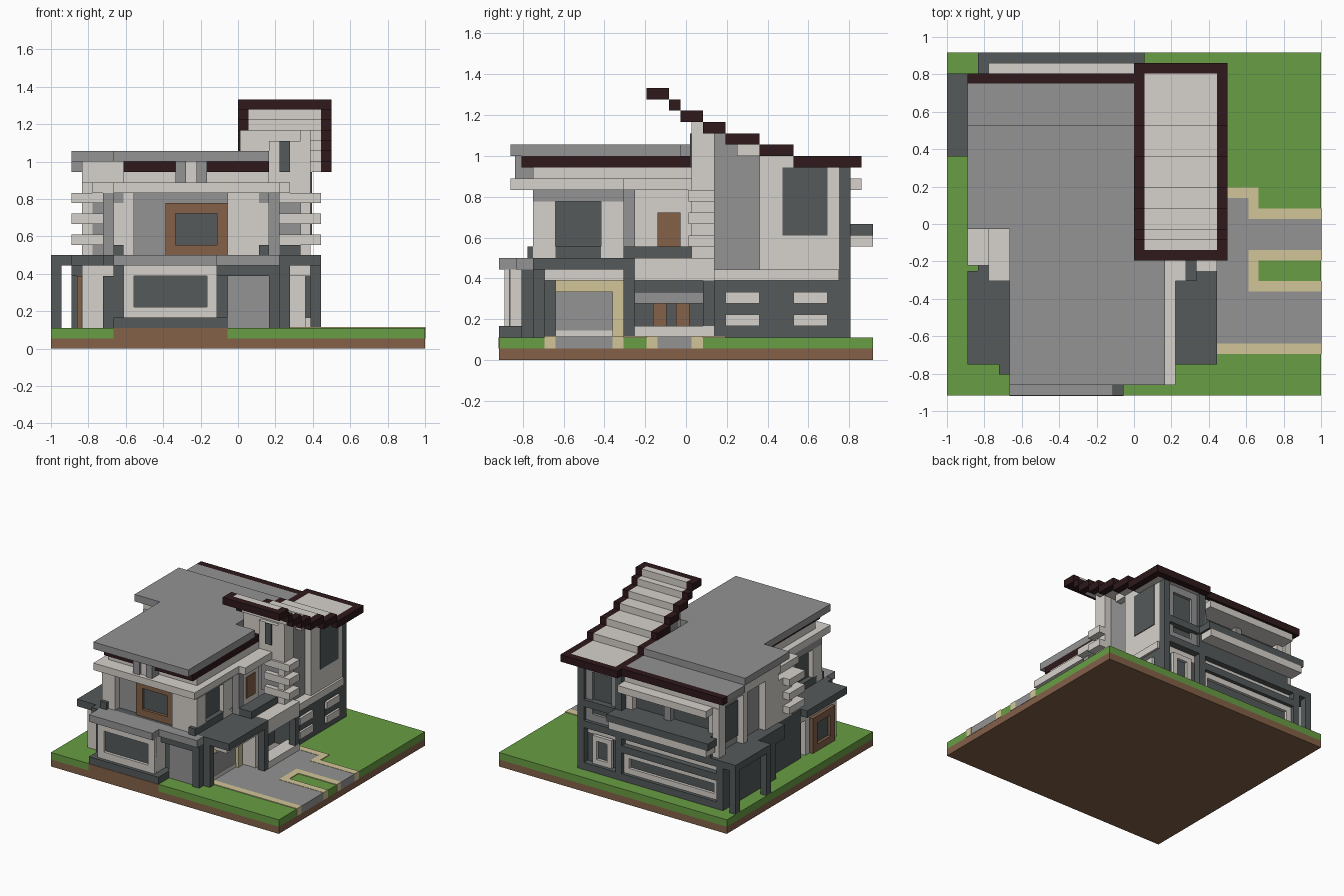
import bpy

cube = bpy.data.objects.get("Cube")
if cube:
    bpy.data.objects.remove(cube)

UNIT = 1 / 18  # one building block


def paint(name, red, green, blue):
    mat = bpy.data.materials.new(name)
    colour = [(c / 255) ** 2.2 for c in (red, green, blue)] + [1]
    mat.use_nodes = True
    mat.diffuse_color = colour
    mat.node_tree.nodes["Principled BSDF"].inputs["Base Color"].default_value = colour
    return mat


WHITE = paint("warm white plaster", 213, 208, 202)
GREY = paint("mid grey", 146, 146, 146)
DARK = paint("slate grey", 85, 90, 91)
GRASS = paint("grass green", 104, 156, 69)
BROWN = paint("earth brown", 131, 97, 74)
MAROON = paint("dark maroon", 50, 31, 33)
SAND = paint("sand", 209, 196, 151)


def box(name, mat, xs, ys, zs):
    """Box spanning ranges given in block units, measured from the plot corner."""
    corners = [((x - 18) * UNIT, (y - 16.5) * UNIT, z * UNIT) for x in xs for y in ys for z in zs]
    faces = [(0, 1, 3, 2), (4, 6, 7, 5), (0, 4, 5, 1), (2, 3, 7, 6), (0, 2, 6, 4), (1, 5, 7, 3)]
    mesh = bpy.data.meshes.new(name)
    mesh.from_pydata(corners, [], faces)
    mesh.materials.append(mat)
    obj = bpy.data.objects.new(name, mesh)
    bpy.context.collection.objects.link(obj)


def plate(name, mat, side, at, span, zs, depth=0.15):
    """Thin panel on a wall plane; side is the way the wall looks."""
    out = sorted((at, at + (depth if side in ("right", "back") else -depth)))
    if side in ("right", "left"):
        box(name, mat, out, span, zs)
    else:
        box(name, mat, span, out, zs)


def window(name, frame, side, at, span, zs, rim=1, glass=DARK):
    """Raised frame bars around a pane."""
    (a, b), (low, high) = span, zs
    plate(name + "_glass", glass, side, at, span, zs, 0.1)
    plate(name + "_sill", frame, side, at, span, (low, low + rim), 0.5)
    plate(name + "_head", frame, side, at, span, (high - rim, high), 0.5)
    for end, left in (("jamb_a", a), ("jamb_b", b - rim)):
        plate(name + "_" + end, frame, side, at, (left, left + rim), (low + rim, high - rim), 0.5)


# Plot and paving
box("soil", BROWN, (0, 36), (0, 33), (0, 1))
box("lawn", GRASS, (0, 36), (0, 33), (1, 2))
plate("bare_soil_front", BROWN, "front", 0, (6, 17), (1, 2), 0.05)
PAVED, EDGE = (1, 2.06), (1, 2.1)
box("driveway", GREY, (22, 36.04), (5, 10), PAVED)
box("forecourt", GREY, (22, 29), (10, 19), PAVED)
box("footpath", GREY, (29, 36.04), (14, 17), PAVED)
for name, xs, ys in (("drive_kerb", (22, 36.06), (4, 5)), ("island_kerb_front", (29, 36.06), (10, 11)),
                     ("island_kerb_end", (29, 30), (11, 13)), ("island_kerb_back", (29, 36.06), (13, 14)),
                     ("path_kerb", (29, 36.06), (17, 18)), ("path_kerb_side", (29, 30), (18, 19)),
                     ("forecourt_kerb", (25, 30), (19, 20))):
    box(name, SAND, xs, ys, EDGE)

# Ground floor bodies
box("front_body", DARK, (6, 22), (3, 17), (2, 8))
box("rear_body", DARK, (2, 25), (19, 30), (2, 7))
box("rear_body_left", DARK, (3, 22), (17, 19), (2, 8))
box("rear_floor_slab", DARK, (2, 19), (17, 30), (7, 9))
box("tower_floor_slab", WHITE, (19, 25.3), (12, 30), (7, 8))

# Front bay with wide window
box("bay_plinth", DARK, (6, 17), (0, 3), (2, 3))
box("bay_wall", WHITE, (7, 16), (1, 3), (3, 8))
window("bay_window", WHITE, "front", 1, (7, 16), (3, 8))
box("bay_cornice", GREY, (6, 16), (0, 3), (8, 9))
box("entry_cornice", GREY, (16, 22), (1.5, 3), (8, 9))
box("entry_panel", GREY, (17, 21), (2.4, 3), (2, 7))
box("entry_jamb", DARK, (21, 22), (2, 3), (2, 7))
box("entry_lintel", DARK, (16, 22), (2, 3), (7, 8))
box("floor_slab", DARK, (6, 22), (3, 17), (8, 9))

# Side canopies
for side, xs, soffit in (("left", (2, 6), (3, 6)), ("right", (22, 26), (22, 25))):
    box(side + "_canopy", DARK, xs, (3, 12), (8, 9))
    box(side + "_canopy_soffit", WHITE, soffit, (4, 12), (7, 8))
box("left_bay", WHITE, (3, 5), (4, 11), (2, 7))
box("left_bay_return", DARK, (5, 6), (3, 12), (2, 7))
window("left_bay_window", BROWN, "left", 3, (5, 10), (2, 7))
box("left_canopy_corner", DARK, (5, 6), (2, 3), (8, 9))
box("left_side_link", DARK, (3, 6), (12, 17), (2, 9))
box("right_canopy_wing", WHITE, (22, 24.5), (11.2, 12), (2, 7))
box("right_canopy_post", DARK, (25, 26), (11, 12), (2, 8))
box("right_front_post", DARK, (22, 23), (3, 4), (2, 8))

# Garage
box("garage_lintel", SAND, (22, 22.6), (5, 11), (6, 7))
box("garage_jamb", SAND, (22, 22.6), (10, 11), (2, 6))
plate("garage_door", GREY, "right", 22, (5, 10), (2, 6))
plate("garage_sill", WHITE, "right", 22, (5, 10), (2, 2.6), 0.25)

# Side porch
plate("porch_lintel", GREY, "right", 22, (12, 18), (5, 6), 0.5)
for k in range(2):
    plate("porch_door_%d" % k, BROWN, "right", 22, (13.6 + 2 * k, 14.8 + 2 * k), (3, 5))
box("porch_planter", WHITE, (24, 26), (12, 19), (2, 3))
box("porch_end_post", DARK, (25, 26), (18, 19), (3, 7))
box("porch_roof_edge", WHITE, (24, 26), (12, 19), (7, 9))
box("porch_roof", DARK, (22, 24), (11, 19), (8, 10))

# Ground floor windows on the right
for k in range(2):
    ys = (20 + 6 * k, 23 + 6 * k)
    plate("side_window_%d" % k, DARK, "right", 25, ys, (3, 6), 0.1)
    for zs in ((3, 4), (5, 6)):
        plate("side_window_frame_%d" % k, WHITE, "right", 25, ys, zs, 0.4)

# Upper storey, front
box("upper_walls", GREY, (7, 20), (4, 17), (9, 15))
window("upper_front_window", BROWN, "front", 4, (11, 17), (9, 14))
for name, xs in (("left", (7, 8)), ("right", (17, 20))):
    box("front_column_" + name, WHITE, xs, (3, 4.5), (9, 15))
for side, at, inner in (("left", 6, 7), ("right", 21, 20)):
    xs = sorted((at, inner))
    for k, ys in enumerate(((3, 5), (9, 11))):
        box("%s_pier_%d" % (side, k), WHITE, xs, ys, (9, 14))
    plate(side + "_upper_glass", DARK, side, inner, (5, 9), (10, 14), 0.3)
    box(side + "_upper_sill", DARK, xs, (2.5, 11), (9, 10))
    box(side + "_upper_head", GREY, xs, (3, 11), (14, 15))
    box(side + "_grey_column", GREY, sorted((inner, at + (1 if side == "right" else -1))), (11, 12), (9, 15))
    box(side + "_balcony_wall", WHITE, xs, (12, 17), (9, 15))
    plate(side + "_balcony_door", BROWN, side, at, (14, 16), (10, 13))
box("upper_band_front", WHITE, (6, 22), (1, 11), (15, 16))
box("upper_band_middle", WHITE, (4, 23), (11, 17), (15, 16))
box("attic_wall", WHITE, (7, 21), (3, 17), (16, 17))
box("eaves_trim", MAROON, (7, 21), (2, 17), (17, 18))
for k, x in enumerate((12, 14)):
    box("eaves_bracket_%d" % k, GREY, (x, x + 1), (1.4, 3), (16, 18))
box("eaves_bracket_centre", WHITE, (13, 14), (1.7, 3), (16, 18))

# Slats on both sides
for k in range(3):
    zs = (10 + 2 * k, 11 + 2 * k)
    box("left_slat_%d" % k, WHITE, (2, 7), (12.5, 16), zs)
    box("right_slat_%d" % k, WHITE, (22, 26), (16.7, 19), zs)
box("left_slat_wall", WHITE, (3, 4), (14, 18), (9, 15))
box("left_slat_recess", GREY, (4, 6), (14, 17), (9, 15))

# Upper storey, rear, set back behind its balcony
box("rear_walls", GREY, (4, 18), (17, 29), (9, 17))
box("rear_fascia", WHITE, (3, 18), (16.5, 30.4), (16, 17))
box("rear_band", WHITE, (4, 18), (29, 32), (15, 16))
box("rear_balcony_floor", WHITE, (3.3, 18.7), (31, 33), (10, 11))
box("rear_balcony_rail", DARK, (3, 19), (31, 33), (11, 12))
box("rear_balcony_back", DARK, (4, 18.5), (29, 31), (9, 12))
plate("rear_glass", DARK, "back", 29, (5, 17), (12, 15))
for k, x in enumerate((4, 11, 17)):
    box("rear_mullion_%d" % k, (WHITE, GREY, WHITE)[k], (x, x + 1), (29, 30), (12, 15))
for k, ys in enumerate(((17, 20), (24, 25), (29, 30.5))):
    box("left_rear_pier_%d" % k, WHITE, (3, 4), ys, (9, 16))
plate("left_rear_glass", DARK, "left", 4, (25, 29), (10, 15))

# Rear ground floor frame
for k, x in enumerate((2, 18, 24)):
    box("rear_post_%d" % k, DARK, (x, x + 1), (30, 31), (2, 9 if x == 2 else 17))
for k, z in enumerate((2, 8)):
    box("rear_beam_%d" % k, DARK, (2, 25), (30, 31), (z, z + 1))
box("rear_middle_beam", DARK, (3, 18), (30, 31), (6, 7))
plate("rear_upper_strip", WHITE, "back", 30, (3, 18), (7, 8))
window("rear_long_window", WHITE, "back", 30, (3, 18), (3, 6), 0.8)
window("rear_small_window", WHITE, "back", 30, (20, 23), (3, 7), 0.7)

# Pergola at the rear left
box("pergola_roof", DARK, (0, 2), (23, 31), (8, 9))
for k, y in enumerate((23, 30)):
    box("pergola_post_%d" % k, DARK, (0, 1), (y, y + 1), (2, 8))

# Flat roofs
box("front_roof", GREY, (6, 21), (1, 16), (18, 19))
box("wide_roof", GREY, (2, 18), (16, 26), (18, 19))
box("wide_roof_wall", WHITE, (3, 18), (16.6, 26), (17, 18))
box("rear_roof", GREY, (2, 18), (26, 30), (17, 18))
box("rear_roof_trim", MAROON, (2, 18), (30, 31), (17, 18))

# Stair tower
box("tower_walls", GREY, (18, 24), (18, 30), (8, 17))
box("tower_front_cladding", WHITE, (24, 25), (17, 19), (9, 21))
box("tower_side_cladding", WHITE, (24, 25), (23, 30), (8, 17))
box("tower_side_top", WHITE, (24, 25), (23, 26), (17, 18))
box("tower_side_trim", WHITE, (24, 24.9), (21, 23), (18, 19))
plate("tower_side_glass", DARK, "right", 25, (25, 29), (11, 17), 0.1)
box("tower_front_wall", WHITE, (21, 24), (17, 18), (15, 20))
box("tower_front_recess", GREY, (21, 24), (17.4, 18), (10, 15))
plate("tower_front_glass", DARK, "front", 17, (22, 23), (17, 20))
window("tower_rear_window", GREY, "back", 30, (19, 24), (9, 17))
box("tower_rear_beam", DARK, (19, 24), (30, 31), (11, 12))

# Stepped roof: light slabs inside a maroon rim
breaks = (32, 26, 23, 20, 18, 16, 15, 13)
for k, (far, near) in enumerate(zip(breaks, breaks[1:])):
    zs = (17 + k, 18 + k)
    first, last = k == 0, k == len(breaks) - 2
    box("step_slab_%d" % k, WHITE, (19, 26), (near + last, far - first), zs)
    for x in (18, 26):
        box("step_rim_%d" % k, MAROON, (x, x + 1), (near, far), zs)
    if first or last:
        ys = (far - 1, far) if first else (near, near + 1)
        box("step_end_rim_%d" % k, MAROON, (19, 26), ys, zs)
    if k and near >= 18:
        box("tower_step_wall_%d" % k, GREY, (18.2, 24), (near, far), (17, 17 + k))
box("tower_head", WHITE, (18.2, 24), (17.5, 18), (17, 21))
